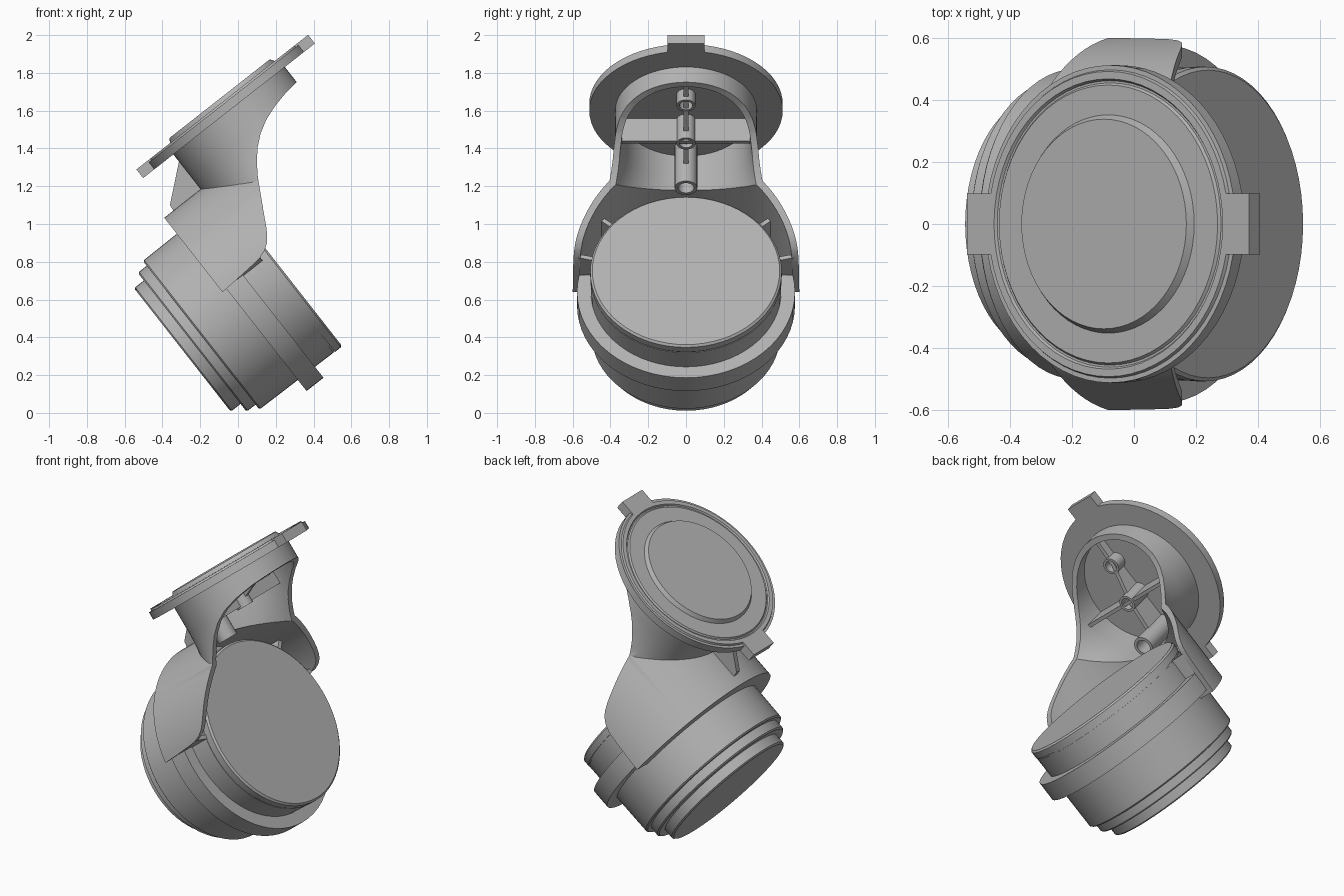
import bpy, bmesh, math
from mathutils import Matrix

cube = bpy.data.objects.get("Cube")
if cube:
    bpy.data.objects.remove(cube, do_unlink=True)

# Working frame: X = lamp drum axis, Z = mounting disc axis, tilted at the end
TILT = Matrix.Rotation(math.radians(-38.1), 4, 'Y')
DRUM_Z = 0.444      # height of the drum axis
DISC_X = 0.95       # position of the disc axis
parts = []

grey = bpy.data.materials.new("plain grey")
grey.use_nodes = True
grey.diffuse_color = (0.45, 0.45, 0.45, 1)
bsdf = next(n for n in grey.node_tree.nodes if n.type == 'BSDF_PRINCIPLED')
bsdf.inputs["Base Color"].default_value = (0.45, 0.45, 0.45, 1)
bsdf.inputs["Roughness"].default_value = 0.6


def finish(name, bm):
    bmesh.ops.recalc_face_normals(bm, faces=bm.faces)
    me = bpy.data.meshes.new(name)
    bm.to_mesh(me)
    bm.free()
    me.materials.append(grey)
    ob = bpy.data.objects.new(name, me)
    bpy.context.scene.collection.objects.link(ob)
    parts.append(ob)
    return ob


def loft(name, axis, centre, rings, n=64):
    """Closed solid of elliptical rings (position, radius, y radius) along X or Z."""
    bm = bmesh.new()
    loops = []
    for ring in rings:
        p, r, ry = ring if len(ring) == 3 else (*ring, ring[1])
        loop = []
        for i in range(n):
            a = 2 * math.pi * i / n
            q, y = centre + r * math.cos(a), ry * math.sin(a)
            loop.append(bm.verts.new((p, y, q) if axis == 'X' else (q, y, p)))
        loops.append(loop)
    for a, b in zip(loops, loops[1:]):
        for i in range(n):
            j = (i + 1) % n
            bm.faces.new((a[i], a[j], b[j], b[i]))
    bm.faces.new(loops[0])
    bm.faces.new(loops[-1])
    return finish(name, bm)


def prism(name, outline, half_y):
    """Outline in X/Z extruded symmetrically along Y."""
    bm = bmesh.new()
    lo = [bm.verts.new((x, -half_y, z)) for x, z in outline]
    hi = [bm.verts.new((x, half_y, z)) for x, z in outline]
    bm.faces.new(lo)
    bm.faces.new(hi)
    for i in range(len(lo)):
        j = (i + 1) % len(lo)
        bm.faces.new((lo[i], lo[j], hi[j], hi[i]))
    return finish(name, bm)


def slab(name, x0, x1, half_y, z0, z1):
    return prism(name, [(x0, z0), (x1, z0), (x1, z1), (x0, z1)], half_y)


def combine(target, other, op):
    """Boolean two parts and discard the second."""
    other.hide_render = True
    mod = target.modifiers.new("cut", 'BOOLEAN')
    mod.operation, mod.object, mod.solver = op, other, 'EXACT'
    bpy.context.view_layer.update()
    dg = bpy.context.evaluated_depsgraph_get()
    me = bpy.data.meshes.new_from_object(target.evaluated_get(dg))
    target.modifiers.clear()
    target.data = me
    parts.remove(other)
    bpy.data.objects.remove(other, do_unlink=True)


# Stepped drum
loft("drum", 'X', DRUM_Z, [
    (-0.026, 0.405), (-0.018, 0.415), (0.04, 0.415), (0.04, 0.458),
    (0.048, 0.467), (0.10, 0.467), (0.10, 0.492), (0.108, 0.5),
    (0.595, 0.505), (0.595, 0.502), (0.603, 0.502), (0.603, 0.507),
    (0.642, 0.507), (0.652, 0.496)])

# Half collar around the lower side of the drum
collar = loft("drum_collar", 'X', DRUM_Z, [(0.357, 0.577), (0.471, 0.577)])
combine(collar, slab("collar_cut", 0.2, 0.6, 0.8, -0.3, 0.559), 'INTERSECT')

# Mounting disc with raised centre and rim groove
loft("mounting_disc", 'Z', DISC_X, [
    (1.288, 0.512), (1.335, 0.512), (1.335, 0.497), (1.346, 0.492),
    (1.346, 0.468), (1.337, 0.462), (1.337, 0.455), (1.346, 0.448),
    (1.346, 0.352), (1.369, 0.338)])
for name, x0, x1 in (("front_tab", 0.372, 0.47), ("back_tab", 1.43, 1.527)):
    slab(name, x0, x1, 0.098, 1.288, 1.346)

# Hollow bracket: saddle over the drum joined to a flared neck
FLARE = [(0.5, 0.49), (0.75, 0.487), (0.80, 0.468), (0.85, 0.445), (0.90, 0.423),
         (0.95, 0.403), (1.0, 0.389), (1.06, 0.379), (1.12, 0.375)]


def bracket_solid(name, x0, wall, top):
    body = loft(name, 'X', DRUM_Z, [(x0, 0.61 - wall), (0.9, 0.61 - wall)], 96)
    neck = loft(name + "_neck", 'Z', DISC_X,
                [(z, 0.375 - wall, ry - wall) for z, ry in FLARE]
                + [(top, 0.375 - wall, 0.375 - wall)])
    combine(body, neck, 'UNION')
    return body


bracket = bracket_solid("bracket", 0.33, 0.0, 1.289)
combine(bracket, bracket_solid("bracket_hollow", 0.365, 0.035, 1.25), 'DIFFERENCE')
combine(bracket, prism("side_outline", [
    (0.3, 0.552), (0.42, 0.559), (0.54, 0.568), (0.60, 0.575), (0.645, 0.592),
    (0.68, 0.617), (0.703, 0.646), (0.725, 0.682), (0.765, 0.757), (0.81, 0.839),
    (0.853, 0.918), (0.899, 0.985), (0.95, 1.043), (1.008, 1.091), (1.08, 1.131),
    (1.163, 1.159), (1.25, 1.178), (1.36, 1.19), (1.36, 1.32), (0.3, 1.32)], 0.8),
    'INTERSECT')

# Front gusset fin
prism("gusset", [(0.39, 1.04), (0.60, 1.04), (0.60, 1.255), (0.575, 1.24), (0.395, 1.088)], 0.016)

# Ribs inside the neck
prism("centre_rib", [(0.59, 1.08), (0.92, 1.12), (1.13, 1.195), (1.31, 1.205),
                     (1.31, 1.27), (0.59, 1.27)], 0.012)
slab("cross_rib", 0.91, 0.93, 0.352, 1.1, 1.27)

# Screw bosses with blind holes
for name, x, z, r in (("lower_boss", 0.68, 0.98, 0.06),
                      ("middle_boss", 0.92, 1.09, 0.05),
                      ("upper_boss", 1.137, 1.175, 0.05)):
    loft(name, 'Z', x, [(1.27, r), (z, r), (z, r * 0.7), (1.23, r * 0.7)], 24)

# Ribs between the saddle and the drum, mirrored left and right
for side, sign in (("left", 1), ("right", -1)):
    for k, (angle, end) in enumerate(((14, 0.6), (40, 0.62))):
        rib = slab(f"{side}_saddle_rib_{k + 1}", 0.35, end, 0.045, -0.012, 0.012)
        a = math.radians(angle)
        turn = Matrix.Rotation(a if sign > 0 else math.pi - a, 4, 'X')
        rib.data.transform(Matrix.Translation((0, 0, DRUM_Z)) @ turn
                           @ Matrix.Translation((0, 0.54, 0)))

# Tilt into place and shade
bpy.ops.object.select_all(action='DESELECT')
for ob in parts:
    ob.data.transform(TILT)
    ob.data.update()
    ob.select_set(True)
bpy.context.view_layer.objects.active = parts[0]
bpy.ops.object.shade_smooth_by_angle(angle=math.radians(30))
